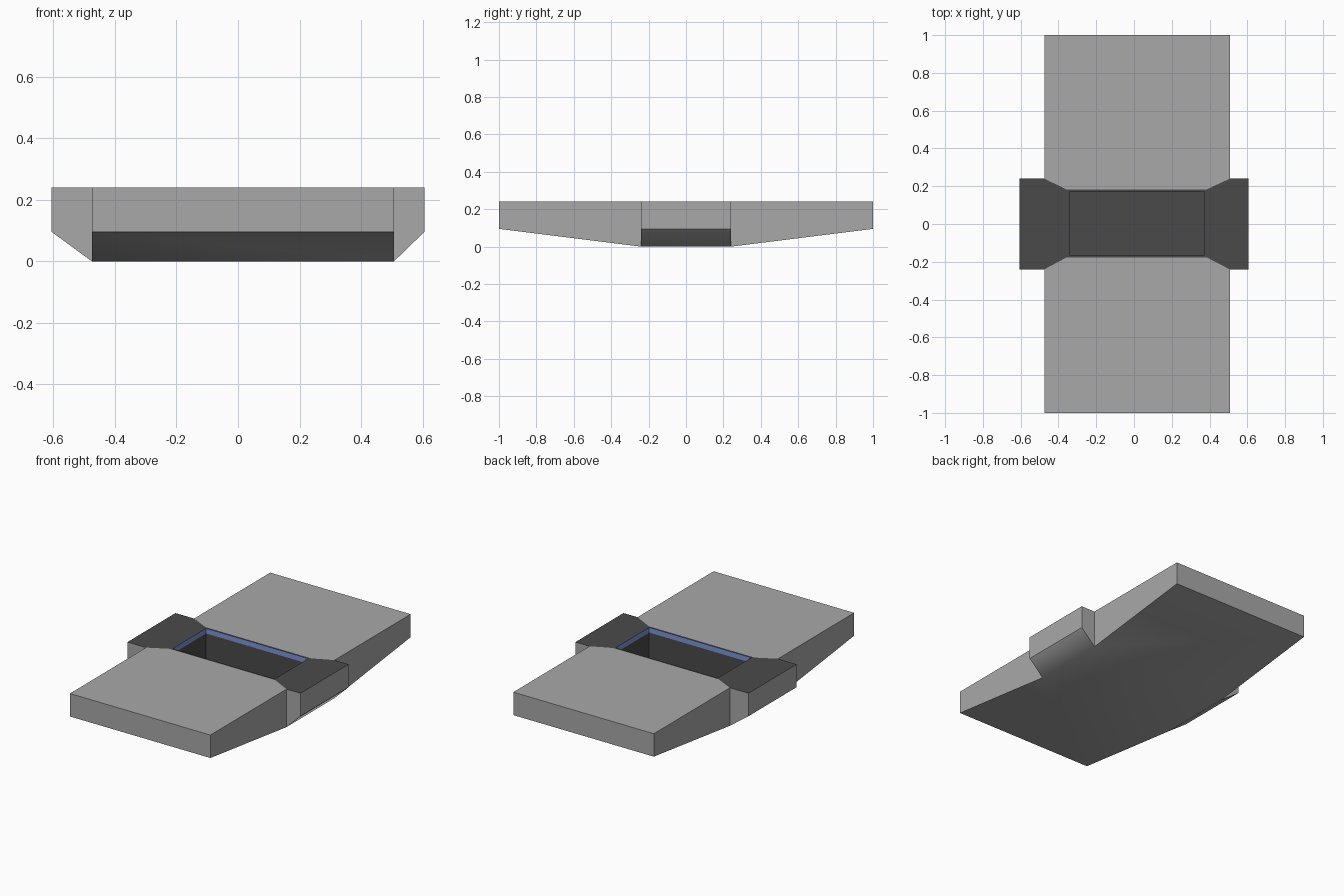
import bpy, bmesh

cube = bpy.data.objects.get("Cube")
if cube:
    bpy.data.objects.remove(cube, do_unlink=True)


def material(name, color):
    m = bpy.data.materials.new(name)
    m.use_nodes = True
    m.diffuse_color = color
    m.node_tree.nodes["Principled BSDF"].inputs["Base Color"].default_value = color
    return m


LIGHT, DARK, BLUE = range(3)
materials = [material("light grey", (0.395, 0.395, 0.395, 1)),
             material("dark grey", (0.068, 0.068, 0.068, 1)),
             material("trim blue", (0.2, 0.3, 0.68, 1))]

# Key dimensions
TOP, EDGE = 0.24, 0.095           # deck height and lower lip of the outer walls
END, WING = 1.0, 0.24             # half length of the hull and of the side wings
BAND, FLOOR = 0.208, 0.045        # lower edge of the blue band, floor of the well
# Per side: outer wing, hull side, inner deck corner, well wall
SIDES = [(-0.605, -0.475, -0.357, -0.342), (0.605, 0.507, 0.385, 0.372)]
# Per end: inner deck corner, well wall
ENDS = {-1: (-0.177, -0.164), 1: (0.183, 0.17)}

bm = bmesh.new()


def face(points, mat, smooth=False):
    f = bm.faces.new([bm.verts.new(p) for p in points])
    f.material_index = mat
    f.smooth = smooth


def flat(points, z, mat, smooth=False):
    face([(x, y, z) for x, y in points], mat, smooth)


def wall(a, b, low, high, mat):
    face([(*a, low), (*b, low), (*b, high), (*a, high)], mat)


hull_l, hull_r = SIDES[0][1], SIDES[1][1]
deck_l, deck_r = SIDES[0][2], SIDES[1][2]
well_l, well_r = SIDES[0][3], SIDES[1][3]

# Front and back hull halves: top plate, end wall, sloping underside, deck strip
for s, (deck_y, well_y) in ENDS.items():
    flat([(hull_l, s * END), (hull_l, s * WING), (deck_l, deck_y),
          (deck_r, deck_y), (hull_r, s * WING), (hull_r, s * END)], TOP, LIGHT)
    wall((hull_l, s * END), (hull_r, s * END), EDGE, TOP, LIGHT)
    face([(hull_l, s * END, EDGE), (hull_r, s * END, EDGE),
          (hull_r, s * WING, 0), (hull_l, s * WING, 0)], LIGHT, True)
    flat([(deck_l, deck_y), (deck_r, deck_y),
          (well_r, well_y), (well_l, well_y)], TOP, DARK)

# Side wings: dark deck, outer wall, sloping underside, cheeks and hull sides
for outer, hull, deck, well in SIDES:
    flat([(outer, -WING), (hull, -WING), (deck, ENDS[-1][0]), (well, ENDS[-1][1]),
          (well, ENDS[1][1]), (deck, ENDS[1][0]), (hull, WING), (outer, WING)], TOP, DARK)
    wall((outer, -WING), (outer, WING), EDGE, TOP, LIGHT)
    face([(outer, -WING, EDGE), (outer, WING, EDGE),
          (hull, WING, 0), (hull, -WING, 0)], LIGHT, True)
    for s in ENDS:
        y = s * WING
        face([(outer, y, EDGE), (hull, y, 0), (hull, y, TOP), (outer, y, TOP)], LIGHT)
        face([(hull, y, 0), (hull, s * END, EDGE), (hull, s * END, TOP), (hull, y, TOP)], LIGHT)

# Flat keel
flat([(hull_l, -WING), (hull_r, -WING), (hull_r, WING), (hull_l, WING)], 0, LIGHT, True)

# Central well: blue band above dark walls, dark floor
rim = [(well_l, ENDS[-1][1]), (well_r, ENDS[-1][1]), (well_r, ENDS[1][1]), (well_l, ENDS[1][1])]
for a, b in zip(rim, rim[1:] + rim[:1]):
    wall(a, b, BAND, TOP, BLUE)
    wall(a, b, FLOOR, BAND, DARK)
flat(rim, FLOOR, DARK)

# Weld into one closed hull
bmesh.ops.remove_doubles(bm, verts=bm.verts, dist=0.0005)
bmesh.ops.recalc_face_normals(bm, faces=bm.faces)
mesh = bpy.data.meshes.new("hull")
bm.to_mesh(mesh)
bm.free()
for m in materials:
    mesh.materials.append(m)
bpy.context.collection.objects.link(bpy.data.objects.new("hull", mesh))
